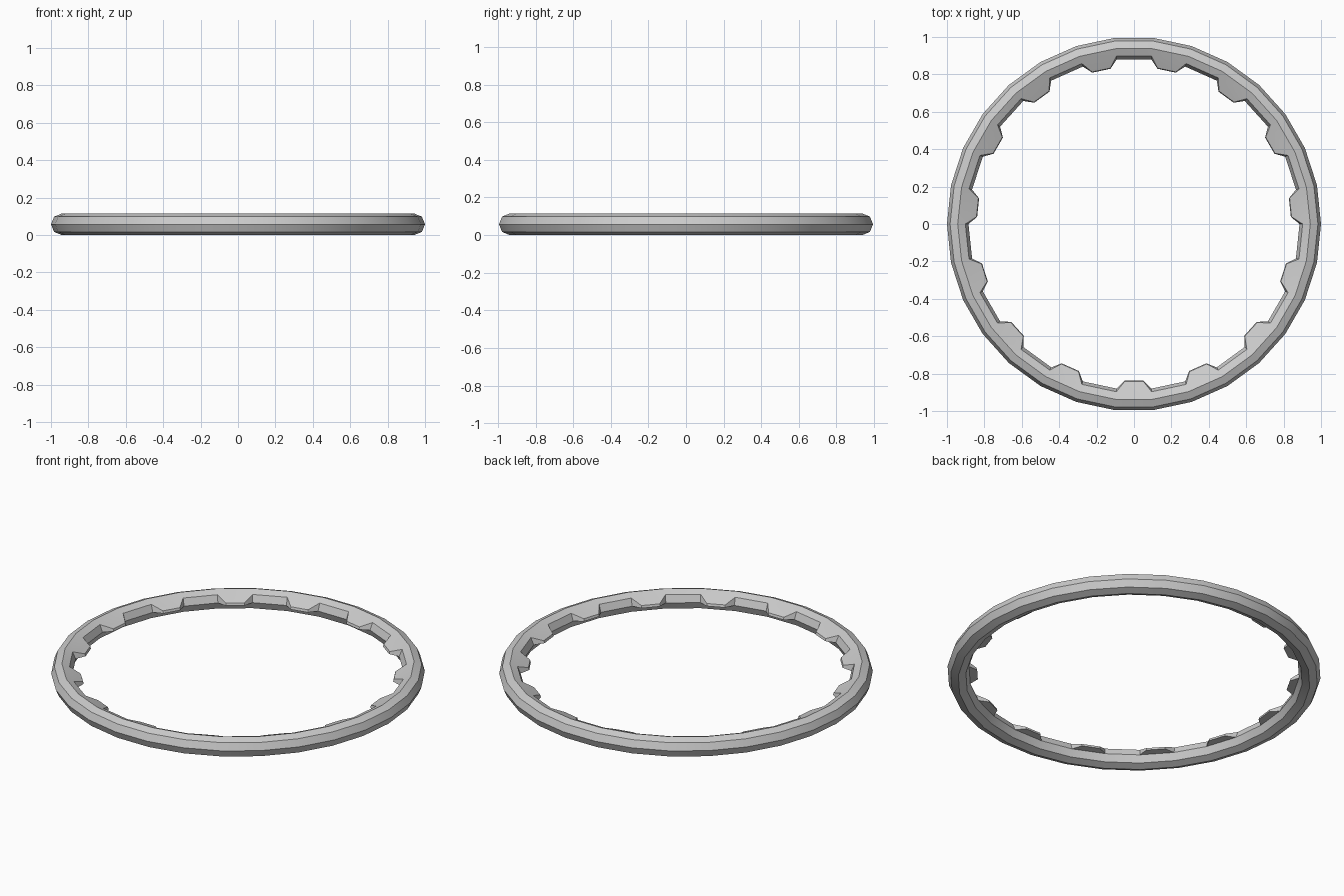
import bpy, bmesh, math
from mathutils import Vector

if "Cube" in bpy.data.objects:
    bpy.data.objects.remove(bpy.data.objects["Cube"])

SEG, MINOR = 30, 8
TUBE = 0.0575
MAJOR = 1.0 - TUBE

# Ring body: a 30-sided torus with an octagonal section
bm = bmesh.new()
rings = []
for i in range(SEG):
    a = 2 * math.pi * i / SEG
    loop = []
    for j in range(MINOR):
        t = 2 * math.pi * j / MINOR
        r = MAJOR + TUBE * math.cos(t)
        loop.append(bm.verts.new((r * math.cos(a), r * math.sin(a),
                                  TUBE + TUBE * math.sin(t))))
    rings.append(loop)

tooth_faces = []
for i in range(SEG):
    n = (i + 1) % SEG
    for j in range(MINOR):
        k = (j + 1) % MINOR
        f = bm.faces.new((rings[i][j], rings[n][j], rings[n][k], rings[i][k]))
        # upper inner face of every second segment carries a tooth
        if j == 3 and i % 2 == 0:
            tooth_faces.append((i, f))

# Inner teeth: extrude and taper the chosen faces inward
for i, f in tooth_faces:
    a = 2 * math.pi * (i + 0.5) / SEG
    radial = Vector((math.cos(a), math.sin(a), 0))
    side = Vector((-math.sin(a), math.cos(a), 0))
    tip = bmesh.ops.extrude_discrete_faces(bm, faces=[f])["faces"][0]
    mid_z = sum(v.co.z for v in tip.verts) / 4
    for v in tip.verts:
        s = 0.05 if v.co.dot(side) > 0 else -0.05
        upper = v.co.z > mid_z
        p = radial * (0.842 if upper else 0.838) + side * s
        p.z = 0.074 if upper else 0.06
        v.co = p

bmesh.ops.recalc_face_normals(bm, faces=bm.faces)
mesh = bpy.data.meshes.new("toothed_ring")
bm.to_mesh(mesh)
bm.free()
ring = bpy.data.objects.new("toothed_ring", mesh)
bpy.context.collection.objects.link(ring)

# Smooth around the ring, crisp across its bands
bpy.context.view_layer.objects.active = ring
ring.select_set(True)
bpy.ops.object.shade_smooth_by_angle(angle=math.radians(30))
